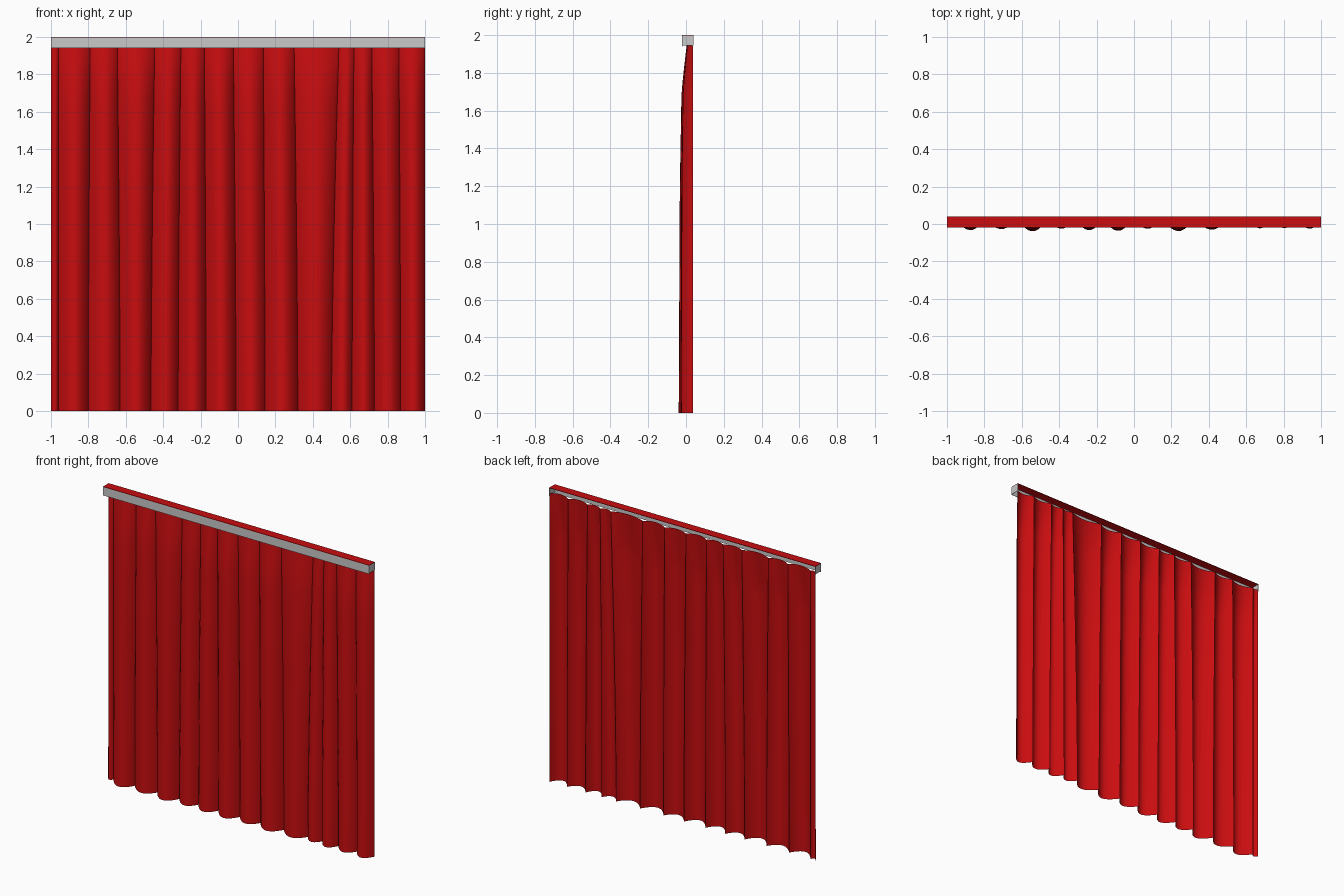
import bpy, bmesh, math

if "Cube" in bpy.data.objects:
    bpy.data.objects.remove(bpy.data.objects["Cube"])


def material(name, rgb):
    m = bpy.data.materials.new(name)
    m.diffuse_color = (*rgb, 1.0)
    m.use_nodes = True
    m.node_tree.nodes["Principled BSDF"].inputs["Base Color"].default_value = m.diffuse_color
    return m


RED = material("curtain red", (0.58, 0.004, 0.005))
GREY = material("rail grey", (0.58, 0.58, 0.58))


def add_object(name, bm, mat):
    me = bpy.data.meshes.new(name)
    bm.to_mesh(me)
    bm.free()
    me.materials.append(mat)
    ob = bpy.data.objects.new(name, me)
    bpy.context.collection.objects.link(ob)
    return ob


def box(name, lo, hi, mat):
    bm = bmesh.new()
    bmesh.ops.create_cube(bm, size=1)
    for v in bm.verts:
        v.co = [(a + b) / 2 + c * (b - a) for a, b, c in zip(lo, hi, v.co)]
    return add_object(name, bm, mat)


def interp(table, t):
    for (a, va), (b, vb) in zip(table, table[1:]):
        if t <= b:
            return va + (vb - va) * (t - a) / (b - a)
    return table[-1][1]


# Pelmet rail: red top, grey front and ends, open at back and below
FRONT, BACK = -0.02, 0.04
box("rail_top", (-1, FRONT, 1.997), (1, BACK, 2.0), RED)
box("rail_front", (-1, FRONT, 1.94), (1, FRONT + 0.002, 1.997), GREY)
for side, x in (("left", -0.999), ("right", 0.999)):
    box("rail_end_" + side, (x - 0.001, FRONT + 0.002, 1.945),
        (x + 0.001, BACK, 1.997), GREY)

# Curtain: rounded folds bulging forward between sharp valleys
valleys = [-1.0, -0.96, -0.80, -0.63, -0.465, -0.32, -0.17, -0.01, 0.145,
           0.32, 0.50, 0.61, 0.73, 0.87, 1.0]
sway = [0, 0, 0.01, -0.015, 0.02, 0.015, -0.01, -0.015, -0.01,
        -0.02, 0.04, 0.01, -0.015, -0.01, 0]
depth_by_height = [(0, 0.075), (1.2, 0.069), (1.7, 0.06), (1.85, 0.044),
                   (1.96, 0.031)]
ROWS, STEPS, TOP = 28, 14, 1.96
bm = bmesh.new()
grid = []
for r in range(ROWS + 1):
    z = TOP * r / ROWS
    h = z / TOP
    xs = [v + s * h ** 1.5 for v, s in zip(valleys, sway)]
    row = []
    for i, (a, b) in enumerate(zip(xs, xs[1:])):
        size = interp(depth_by_height, z) * min(1, (b - a) / 0.15)
        size *= 0.91 + 0.09 * math.cos(i * 2.4 - 7.2)
        for k in range(STEPS):
            t = (1 - math.cos(math.pi * k / STEPS)) / 2
            bulge = math.sin(math.pi * t ** 1.1) ** 0.8 if k else 0
            row.append(bm.verts.new((a + (b - a) * t, 0.036 - size * bulge, z)))
    row.append(bm.verts.new((1, 0.036, z)))
    grid.append(row)
for lower, upper in zip(grid, grid[1:]):
    for j in range(len(lower) - 1):
        bm.faces.new((lower[j], lower[j + 1], upper[j + 1], upper[j]))
curtain = add_object("curtain", bm, RED)
bpy.context.view_layer.objects.active = curtain
curtain.select_set(True)
bpy.ops.object.shade_smooth_by_angle(angle=math.radians(50))
